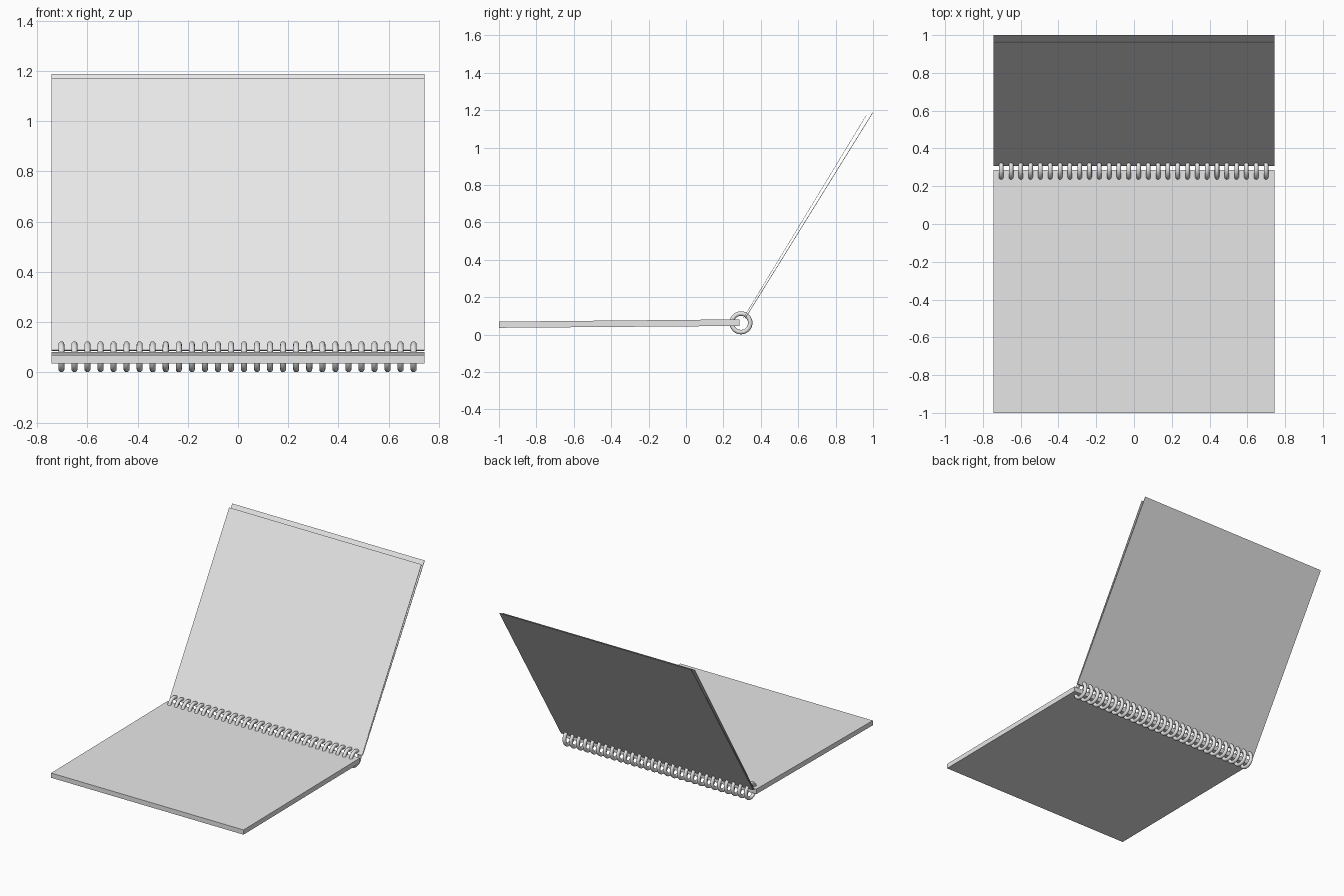
import bpy, math
from mathutils import Vector

if "Cube" in bpy.data.objects:
    bpy.data.objects.remove(bpy.data.objects["Cube"])

HALF_W = 0.743

grey = bpy.data.materials.new("light grey")
grey.diffuse_color = (0.8, 0.8, 0.8, 1)
grey.use_nodes = True
grey.node_tree.nodes["Principled BSDF"].inputs["Base Color"].default_value = grey.diffuse_color


def extrude_x(name, profile):
    """Solid from a (y, z) outline spanning the full width."""
    n = len(profile)
    verts = [(x, y, z) for x in (-HALF_W, HALF_W) for y, z in profile]
    faces = [tuple(reversed(range(n))), tuple(range(n, 2 * n))]
    faces += [(i, (i + 1) % n, n + (i + 1) % n, n + i) for i in range(n)]
    me = bpy.data.meshes.new(name)
    me.from_pydata(verts, [], faces)
    me.materials.append(grey)
    ob = bpy.data.objects.new(name, me)
    bpy.context.collection.objects.link(ob)
    return ob


def sheet(name, bottom, top, thick):
    """Thin leaning sheet whose rear face runs from bottom to top."""
    a, b = Vector(bottom), Vector(top)
    d = (b - a).normalized()
    off = Vector((-d.y, d.x)) * thick
    return extrude_x(name, [a, b, b + off, a + off])


# paper block lying flat, very slightly tilted up to the rings
extrude_x("paper_pad", [(-1.0, 0.036), (0.285, 0.046), (0.285, 0.081), (-1.0, 0.069)])

# raised cover and the first page in front of it
sheet("cover", (0.317, 0.085), (1.0, 1.186), 0.003)
sheet("turned_page", (0.308, 0.088), (0.965, 1.172), 0.002)

# row of binding rings
bpy.ops.mesh.primitive_torus_add(
    major_radius=0.0495, minor_radius=0.012, major_segments=32, minor_segments=12,
    location=(0, 0.294, 0.0625), rotation=(0, math.pi / 2, 0))
base = bpy.context.object
bpy.ops.object.shade_smooth()
base.data.materials.append(grey)
base.name = "binding_ring"
COUNT = 28
for i in range(COUNT):
    ring = base if i == 0 else base.copy()
    if i:
        bpy.context.collection.objects.link(ring)
    ring.location.x = -0.703 + i * 1.402 / (COUNT - 1)
